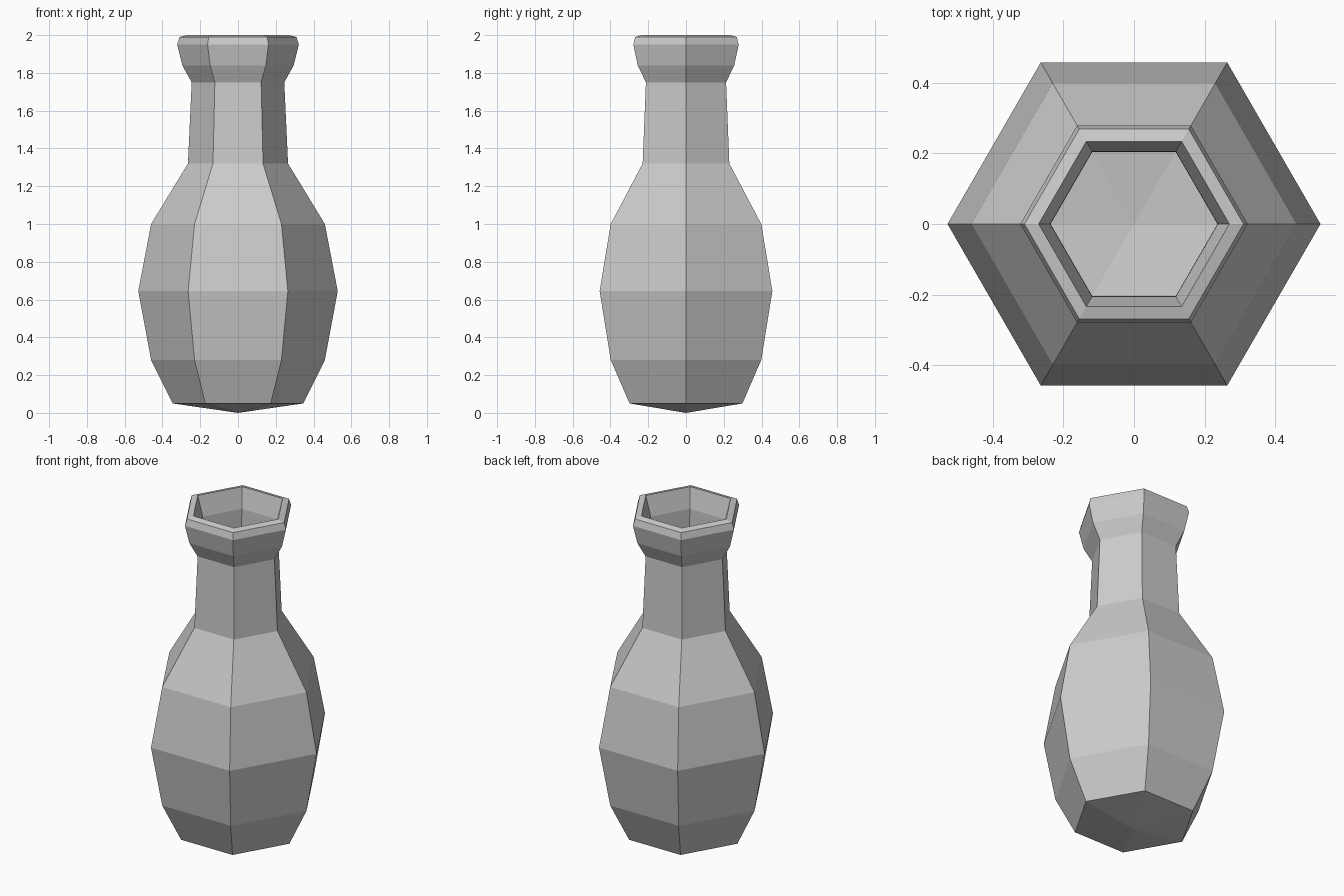
import bpy, bmesh
from math import cos, sin, tau

if "Cube" in bpy.data.objects:
    bpy.data.objects.remove(bpy.data.objects["Cube"])

SIDES = 6

# (radius, height) of each hexagonal ring, from the foot up, over the lip and down inside
PROFILE = [
    (0.345, 0.05), (0.46, 0.28), (0.528, 0.645), (0.46, 1.0), (0.265, 1.32),
    (0.245, 1.75), (0.295, 1.84), (0.322, 1.95), (0.31, 1.99), (0.27, 2.0),
    (0.237, 1.88), (0.236, 1.75), (0.245, 1.32), (0.43, 1.0), (0.495, 0.645),
    (0.43, 0.29), (0.32, 0.08),
]


def lathe(name, profile, z_start, z_end):
    """Revolve the profile into flat-sided rings, closed by a fan at each end."""
    bm = bmesh.new()
    rings = [[bm.verts.new((r * cos(tau * i / SIDES), r * sin(tau * i / SIDES), z))
              for i in range(SIDES)] for r, z in profile]
    first = bm.verts.new((0, 0, z_start))
    last = bm.verts.new((0, 0, z_end))
    for i in range(SIDES):
        j = (i + 1) % SIDES
        for a, b in zip(rings, rings[1:]):
            bm.faces.new((a[i], a[j], b[j], b[i]))
        bm.faces.new((first, rings[0][j], rings[0][i]))
        bm.faces.new((last, rings[-1][i], rings[-1][j]))
    bmesh.ops.recalc_face_normals(bm, faces=bm.faces)
    mesh = bpy.data.meshes.new(name)
    bm.to_mesh(mesh)
    bm.free()
    obj = bpy.data.objects.new(name, mesh)
    bpy.context.collection.objects.link(obj)
    return obj


# Hollow vase: pointed foot, full belly, narrow neck, flared lip, inner wall and floor
lathe("vase", PROFILE, 0.0, 0.04)
